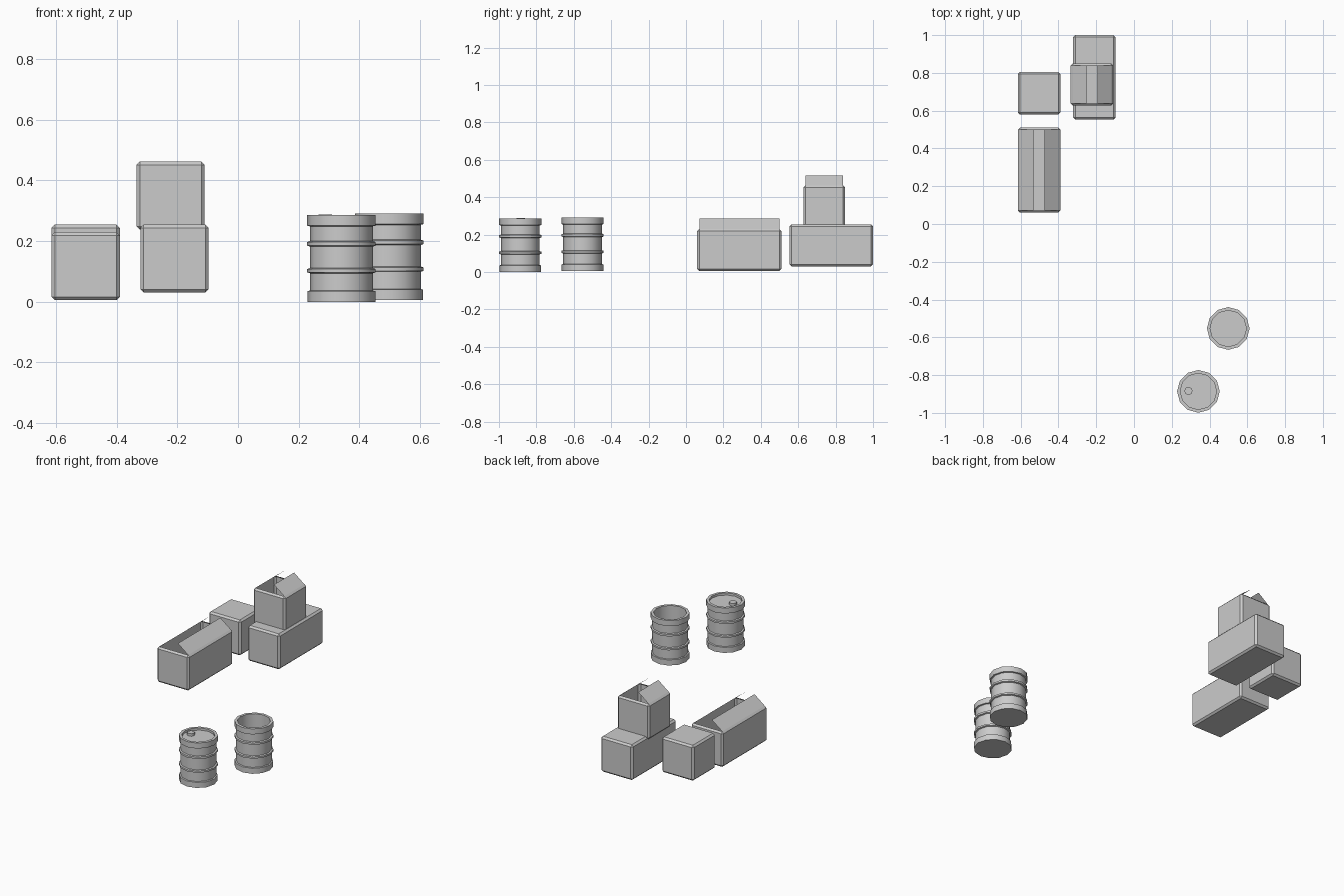
import bpy, bmesh
from math import cos, sin, pi, radians

if "Cube" in bpy.data.objects:
    bpy.data.objects.remove(bpy.data.objects["Cube"])


def finish(bm, name, smooth=True):
    me = bpy.data.meshes.new(name)
    bm.to_mesh(me)
    bm.free()
    ob = bpy.data.objects.new(name, me)
    bpy.context.collection.objects.link(ob)
    if smooth:
        bpy.context.view_layer.objects.active = ob
        ob.select_set(True)
        bpy.ops.object.shade_smooth_by_angle(angle=radians(50))
        ob.select_set(False)
    return ob


# Cardboard box with chamfered edges; open boxes get two tilted top flaps
def box(name, lo, hi, is_open=False, c=0.011):
    bm = bmesh.new()
    bmesh.ops.create_cube(bm, size=1)
    for v in bm.verts:
        v.co = [(lo[i] + hi[i]) / 2 + v.co[i] * (hi[i] - lo[i]) for i in range(3)]
    bmesh.ops.bevel(bm, geom=bm.edges[:], offset=c, segments=1, affect='EDGES')
    bm.normal_update()
    if is_open:
        top = [f for f in bm.faces if f.normal.z > 0.99]
        bmesh.ops.delete(bm, geom=top, context='FACES_ONLY')
        for x, s in ((lo[0] + c, 1), (hi[0] - c, -1)):
            pts = [(x, lo[1] + c, hi[2]), (x + s * 0.072, lo[1] + c, hi[2] + 0.055),
                   (x + s * 0.072, hi[1] - c, hi[2] + 0.055), (x, hi[1] - c, hi[2])]
            bm.faces.new([bm.verts.new(p) for p in (pts if s < 0 else pts[::-1])])
    return finish(bm, name, False)


# Lathed drum profile: rim bands, two ribs, then the inside of the rim
def drum(name, x, y, z, floor, sides=12):
    prof = [(0.112, 0), (0.112, 0.035), (0.104, 0.037), (0.104, 0.094), (0.113, 0.097),
            (0.113, 0.108), (0.104, 0.111), (0.104, 0.182), (0.113, 0.185), (0.113, 0.197),
            (0.104, 0.2), (0.104, 0.249), (0.113, 0.251), (0.113, 0.286), (0.096, 0.286),
            (0.096, floor)]
    bm = bmesh.new()
    rings = [[bm.verts.new((x + r * cos(2 * pi * i / sides), y + r * sin(2 * pi * i / sides), z + h))
              for i in range(sides)] for r, h in prof]
    for a, b in zip(rings, rings[1:]):
        for i in range(sides):
            j = (i + 1) % sides
            bm.faces.new((a[i], a[j], b[j], b[i]))
    bm.faces.new(rings[0][::-1])
    bm.faces.new(rings[-1])
    return finish(bm, name)


box("long_open_box", (-0.615, 0.06, 0.005), (-0.39, 0.51, 0.23), True)
box("small_closed_box", (-0.615, 0.58, 0.03), (-0.39, 0.805, 0.255))
box("long_closed_box", (-0.322, 0.553, 0.03), (-0.097, 1.0, 0.255))
box("small_open_box", (-0.335, 0.627, 0.238), (-0.11, 0.851, 0.462), True)

drum("closed_drum", 0.341, -0.886, 0, 0.272)
drum("open_drum", 0.499, -0.553, 0.005, 0.02)

# Filler cap on the closed drum
bm = bmesh.new()
bmesh.ops.create_cone(bm, cap_ends=True, segments=8, radius1=0.022, radius2=0.022, depth=0.018)
bmesh.ops.translate(bm, vec=(0.288, -0.884, 0.279), verts=bm.verts[:])
finish(bm, "filler_cap")
